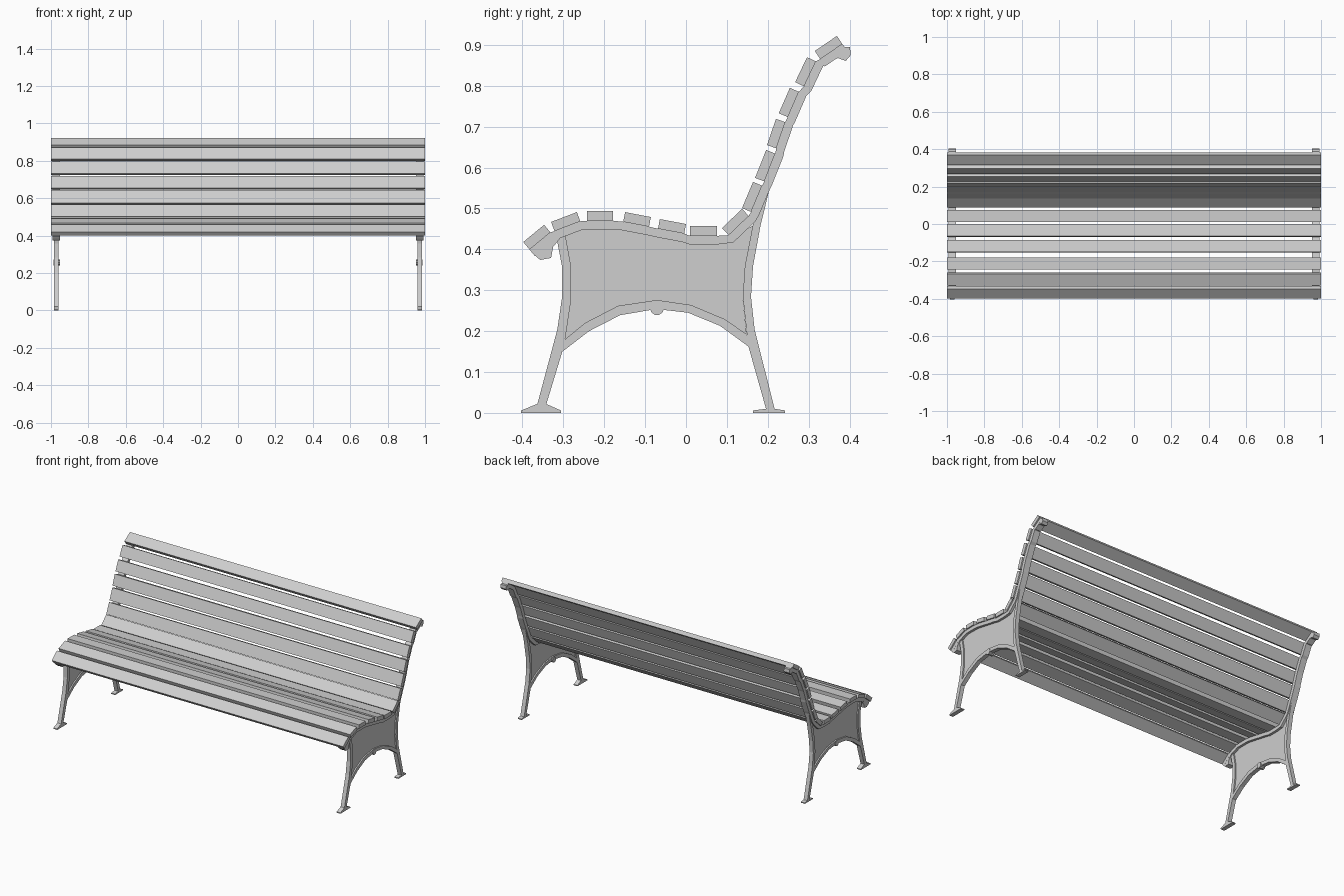
import bpy
import bmesh
from math import pi
from mathutils import Vector, Matrix

cube = bpy.data.objects.get("Cube")
if cube:
    bpy.data.objects.remove(cube, do_unlink=True)

paint = bpy.data.materials.new("light grey")
paint.use_nodes = True
GREY = (0.62, 0.62, 0.62, 1)
paint.diffuse_color = GREY
paint.node_tree.nodes["Principled BSDF"].inputs["Base Color"].default_value = GREY

FRAME_X = 0.972   # centre plane of each end frame
THICK = 0.024     # slat thickness
RIM = 0.026       # sideways width of legs and arch
RAIL = 0.04       # sideways width of the slat rail


def finish(bm, name, mirrored):
    bmesh.ops.recalc_face_normals(bm, faces=bm.faces)
    mesh = bpy.data.meshes.new(name)
    bm.to_mesh(mesh)
    bm.free()
    mesh.materials.append(paint)
    obj = bpy.data.objects.new(name, mesh)
    bpy.context.collection.objects.link(obj)
    if mirrored:
        obj.modifiers.new("other side", 'MIRROR')
    return obj


def extrude(name, faces, x, width, mirrored=True):
    """Extrude flat (y, z) outlines sideways, centred on x."""
    bm = bmesh.new()
    for outline in faces:
        bm.faces.new([bm.verts.new((x - width / 2, y, z)) for y, z in outline])
    bmesh.ops.remove_doubles(bm, verts=bm.verts, dist=0.0001)
    grown = bmesh.ops.extrude_face_region(bm, geom=bm.faces[:])
    verts = [v for v in grown["geom"] if isinstance(v, bmesh.types.BMVert)]
    bmesh.ops.translate(bm, verts=verts, vec=(width, 0, 0))
    return finish(bm, name, mirrored)


def ribbon(name, side_a, side_b, width):
    """Band of quads between two edge lines."""
    quads = [(side_a[i], side_a[i + 1], side_b[i + 1], side_b[i])
             for i in range(len(side_a) - 1)]
    return extrude(name, quads, FRAME_X, width)


def right_of(a, b):
    d = (Vector(b) - Vector(a)).normalized()
    return Vector((d.y, -d.x))


# Slats: upper face edges from the front lip to the top of the back
slats = [
    ((-.398, .418), (-.347, .46)), ((-.33, .467), (-.267, .491)),
    ((-.242, .494), (-.178, .494)), ((-.149, .491), (-.086, .479)),
    ((-.064, .474), (0, .462)), ((.01, .457), (.076, .457)),
    ((.088, .452), (.137, .499)), ((.137, .501), (.164, .565)),
    ((.169, .575), (.196, .643)), ((.198, .655), (.22, .719)),
    ((.227, .733), (.254, .795)), ((.267, .809), (.296, .87)),
    ((.315, .885), (.369, .922)),
]
under = []
for n, (a, b) in enumerate(slats):
    drop = right_of(a, b) * THICK
    low_a, low_b = Vector(a) + drop, Vector(b) + drop
    under += [low_a, low_b]
    part = "seat" if n < 7 else "back"
    extrude(f"{part}_slat_{n + 1}", [(a, b, low_b, low_a)], 0, 2, False)

# Rail that carries the slats, hugging their undersides
outer = []
for i, p in enumerate(under):
    normal = right_of(under[max(i - 1, 0)], under[min(i + 1, len(under) - 1)])
    outer.append(p + normal * 0.021)
ribbon("slat_rail", under, outer, RAIL)

# Rounded ends of the rail
extrude("front_scroll", [[(-.383, .399), (-.357, .374), (-.33, .379),
                          (-.325, .406), (-.303, .433), (-.332, .442)]],
        FRAME_X, RAIL - 0.001)
extrude("top_scroll", [[(.329, .865), (.332, .846), (.371, .868), (.391, .861),
                        (.403, .875), (.401, .895), (.372, .896)]],
        FRAME_X, RAIL - 0.001)

# Legs
front_out = [(-.318, .435), (-.303, .357), (-.303, .284), (-.315, .203), (-.364, .02)]
front_in = [(-.295, .435), (-.281, .357), (-.281, .276), (-.298, .165), (-.342, .02)]
back_out = [(.206, .555), (.182, .457), (.164, .359), (.159, .284), (.168, .203), (.217, .009)]
back_in = [(.186, .54), (.163, .457), (.144, .359), (.139, .284), (.152, .165), (.196, .009)]
ribbon("front_leg", front_out, front_in, RIM)
ribbon("back_leg", back_out, back_in, RIM)

# Feet
for name, heel, toe, left, right, top in (
        ("front_foot", -.403, -.306, -.364, -.342, .022),
        ("back_foot", .164, .242, .196, .217, .01)):
    extrude(name, [[(heel, 0), (toe, 0), (toe, .006), (right, top),
                    (left, top), (heel, .006)]], FRAME_X, RIM)

# Arch between the legs
arch_low = [(-.302, .15), (-.237, .2), (-.161, .239), (-.073, .254),
            (.005, .245), (.083, .213), (.156, .16)]
arch_high = [(-.298, .178), (-.247, .22), (-.166, .262), (-.071, .276),
             (.012, .264), (.093, .23), (.148, .193)]
ribbon("arch", arch_low, arch_high, RIM)

# Thin panel filling the frame between legs, arch and rail
panel = arch_high + [back_in[3], back_in[2], back_in[1]]
panel += [tuple(p) for p in reversed(under[3:13])]
panel += [front_in[0], front_in[1], front_in[2]]
extrude("side_panel", [panel], FRAME_X, 0.01)

# Small boss under the arch
bm = bmesh.new()
bmesh.ops.create_cone(bm, cap_ends=True, segments=10, radius1=0.017, radius2=0.017,
                      depth=0.034, matrix=Matrix.Translation((FRAME_X - .002, -.071, .256))
                      @ Matrix.Rotation(pi / 2, 4, 'Y'))
finish(bm, "arch_boss", True)
